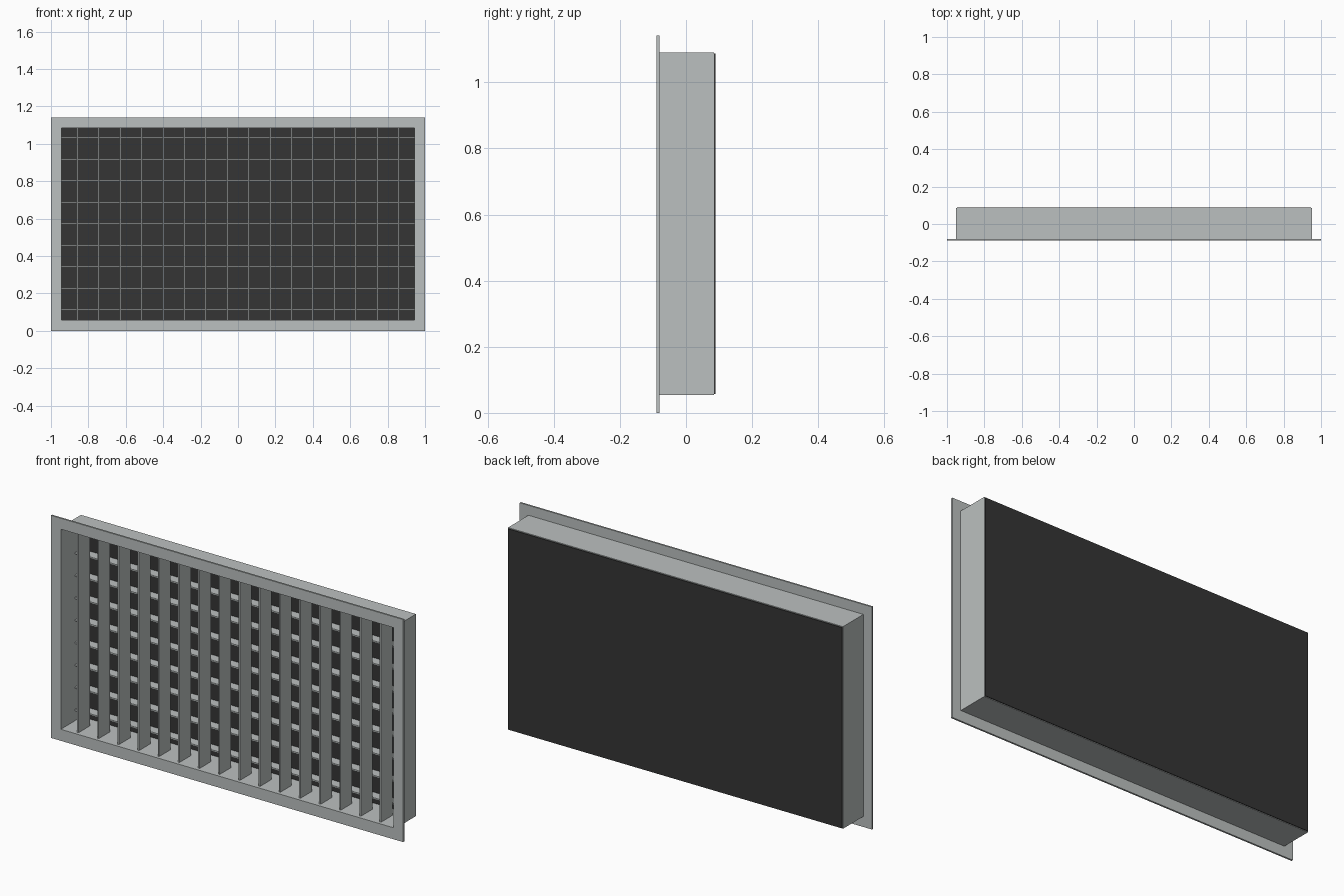
import bpy, bmesh

if "Cube" in bpy.data.objects:
    bpy.data.objects.remove(bpy.data.objects["Cube"])


def make_material(name, colour):
    m = bpy.data.materials.new(name)
    m.diffuse_color = (*colour, 1.0)
    m.use_nodes = True
    m.node_tree.nodes["Principled BSDF"].inputs["Base Color"].default_value = m.diffuse_color
    return m


metal = make_material("light grey metal", (0.50, 0.53, 0.525))
dark = make_material("dark grey backing", (0.035, 0.035, 0.035))

# Shared dimensions
IN_X, IN_Z0, IN_Z1 = 0.944, 0.059, 1.086      # inside of the duct collar
OUT_X, OUT_Z0, OUT_Z1 = 0.951, 0.054, 1.091   # outside of the duct collar
HEIGHT, FRONT, FLANGE_BACK = 1.142, -0.089, -0.080
COLLAR_BACK, BACK = 0.085, 0.089
BLADE = 0.008


def finish(name, bm, mat):
    bmesh.ops.recalc_face_normals(bm, faces=bm.faces)
    mesh = bpy.data.meshes.new(name)
    bm.to_mesh(mesh)
    bm.free()
    mesh.materials.append(mat)
    obj = bpy.data.objects.new(name, mesh)
    bpy.context.collection.objects.link(obj)
    return obj


def box(name, lo, hi, mat):
    bm = bmesh.new()
    bmesh.ops.create_cube(bm, size=1.0)
    for v in bm.verts:
        v.co = [lo[i] if v.co[i] < 0 else hi[i] for i in range(3)]
    return finish(name, bm, mat)


def rect_ring(name, outer, inner, y0, y1, mat):
    """Rectangular tube; outer and inner are (half width, bottom, top)."""
    bm = bmesh.new()

    def loop(r, y):
        w, b, t = r
        return [bm.verts.new((x, y, z)) for x, z in ((-w, b), (w, b), (w, t), (-w, t))]

    loops = [loop(outer, y0), loop(outer, y1), loop(inner, y1), loop(inner, y0)]
    for a, b in zip(loops, loops[1:] + loops[:1]):
        for i in range(4):
            j = (i + 1) % 4
            bm.faces.new((a[i], a[j], b[j], b[i]))
    return finish(name, bm, mat)


# Front flange and the duct collar behind it
inner = (IN_X, IN_Z0, IN_Z1)
rect_ring("front_flange", (1.0, 0.0, HEIGHT), inner, FRONT, FLANGE_BACK, metal)
rect_ring("duct_collar", (OUT_X, OUT_Z0, OUT_Z1), inner, FLANGE_BACK, COLLAR_BACK, metal)

# Dark panel closing the back
box("back_panel", (-0.947, 0.081, 0.057), (0.947, BACK, 1.087), dark)

# Front row of upright blades
for i in range(16):
    x = (i - 7.5) * 0.1145
    box(f"vertical_blade_{i + 1}", (x - BLADE / 2, -0.072, IN_Z0),
        (x + BLADE / 2, 0.02, IN_Z1), metal)

# Rear row of level blades
for i in range(9):
    z = HEIGHT / 2 + 0.002 + (i - 4) * 0.115
    box(f"horizontal_blade_{i + 1}", (-IN_X, 0.028, z - BLADE / 2),
        (IN_X, 0.078, z + BLADE / 2), metal)
